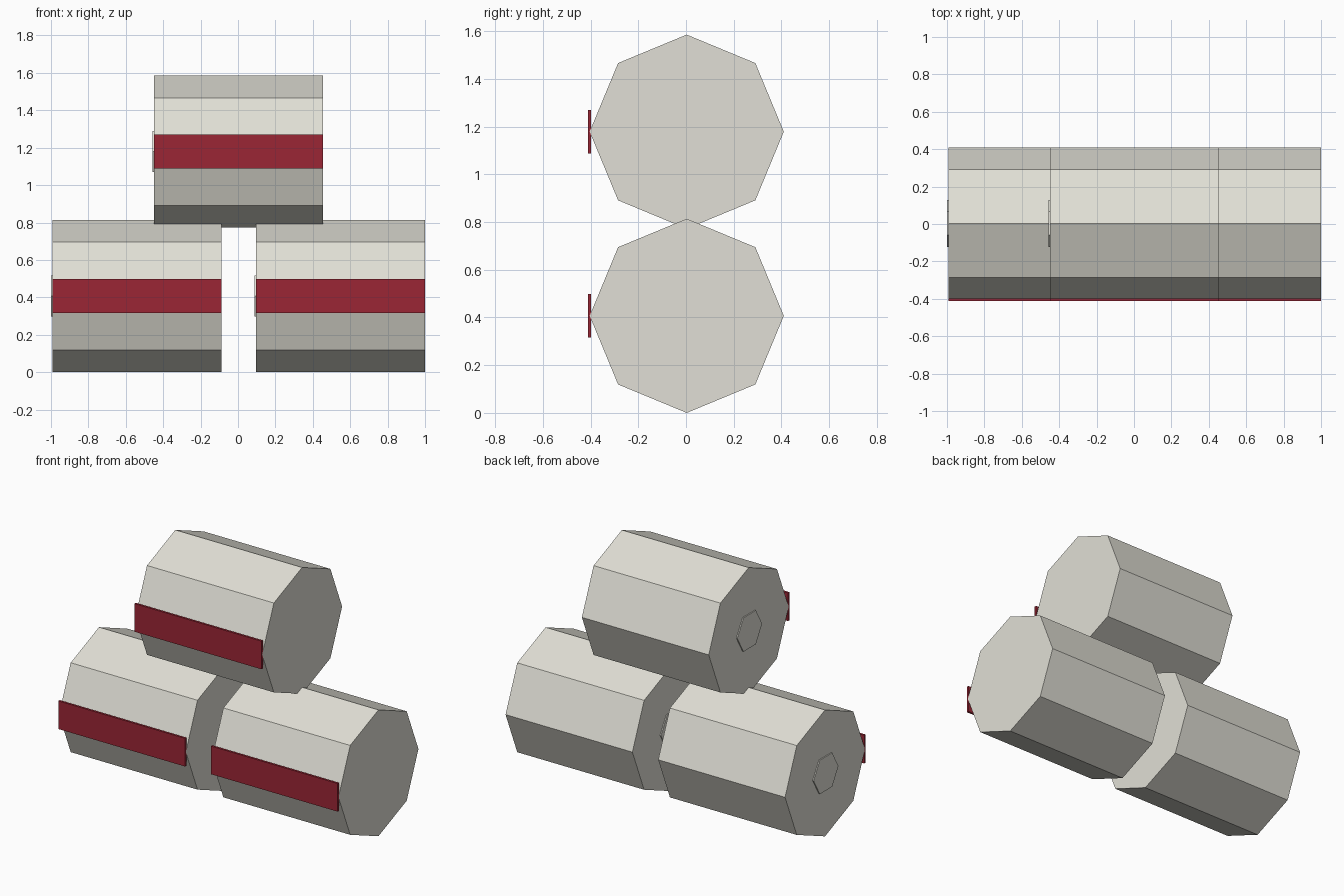
import bpy, math

if "Cube" in bpy.data.objects:
    bpy.data.objects.remove(bpy.data.objects["Cube"])

R = 0.407        # bale radius
LENGTH = 0.904   # bale length
YC = 0.003       # bale axis in y


def material(name, rgb):
    m = bpy.data.materials.new(name)
    m.diffuse_color = (*rgb, 1)
    m.use_nodes = True
    m.node_tree.nodes["Principled BSDF"].inputs["Base Color"].default_value = m.diffuse_color
    return m


wrap = material("pale_grey_wrap", (0.75, 0.74, 0.67))
red = material("dark_red_band", (0.328, 0.019, 0.035))


def prism(name, sides, radius, x0, x1, z, mat, start=0.0):
    """Flat-faced prism lying along x."""
    verts = []
    for x in (x0, x1):
        for i in range(sides):
            a = start + 2 * math.pi * i / sides
            verts.append((x, YC + radius * math.cos(a), z + radius * math.sin(a)))
    n = sides
    faces = [tuple(reversed(range(n))), tuple(range(n, 2 * n))]
    faces += [(i, (i + 1) % n, n + (i + 1) % n, n + i) for i in range(n)]
    mesh = bpy.data.meshes.new(name)
    mesh.from_pydata(verts, [], faces)
    mesh.materials.append(mat)
    obj = bpy.data.objects.new(name, mesh)
    bpy.context.collection.objects.link(obj)


def plate(name, centre, size, mat):
    bpy.ops.mesh.primitive_cube_add(size=1, location=centre)
    obj = bpy.context.object
    obj.name = name
    obj.scale = size
    obj.data.materials.append(mat)


# Two bales on the ground and one stacked on top
for label, xc, zc in (("left", -0.541, R), ("right", 0.547, R), ("top", 0.003, 1.179)):
    x0, x1 = xc - LENGTH / 2, xc + LENGTH / 2
    prism(label + "_bale", 8, R, x0, x1, zc, wrap)
    # Hexagonal core showing at the left end
    prism(label + "_bale_core", 6, 0.126, x0 - 0.007, x0 + 0.005, zc, wrap)
    # Red stripe plate along the front edge
    plate(label + "_bale_stripe", (xc, -0.4045, zc), (LENGTH, 0.014, 0.181), red)
